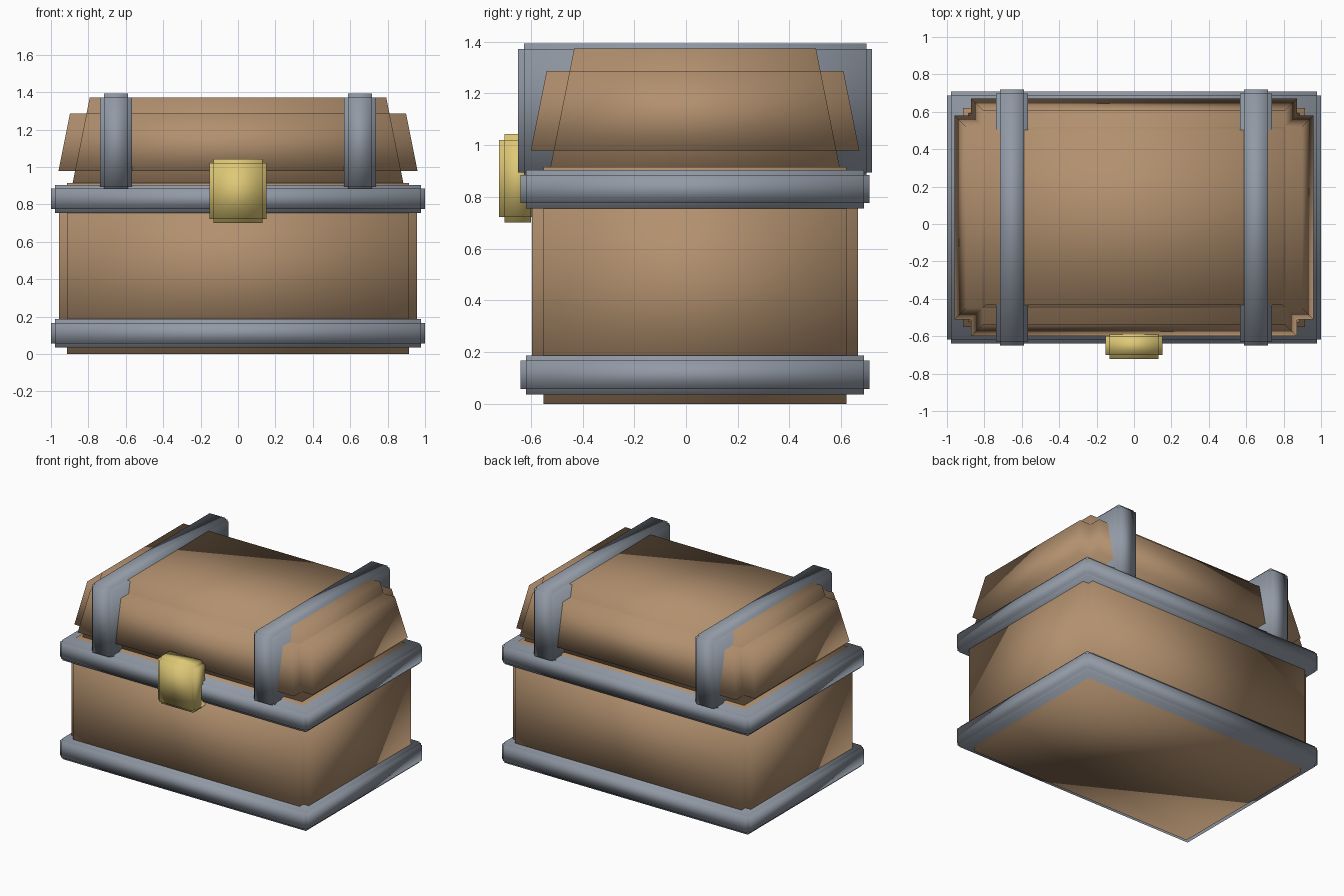
import bpy
import bmesh

cube = bpy.data.objects.get("Cube")
if cube:
    bpy.data.objects.remove(cube, do_unlink=True)


def material(name, colour):
    mat = bpy.data.materials.new(name)
    mat.use_nodes = True
    rgba = (*colour, 1)
    mat.diffuse_color = rgba
    mat.node_tree.nodes["Principled BSDF"].inputs["Base Color"].default_value = rgba
    return mat


WOOD = material("wood brown", (0.445, 0.279, 0.156))
STEEL = material("steel grey", (0.283, 0.319, 0.376))
GOLD = material("lock gold", (0.73, 0.578, 0.181))
MID_Y = 0.035  # the chest box sits slightly behind the origin


def notched_block(name, mat, x, y, hx, hy, z0, z1, step, low=None, high=None, slope=0):
    """Block with stepped edges: three crossing boxes, each full along one axis.
    The sides lean inward by slope per unit of height above z0."""
    low = step if low is None else low
    high = step if high is None else high
    bm = bmesh.new()
    for axis in range(3):
        half_x = hx if axis == 0 else hx - step
        half_y = hy if axis == 1 else hy - step
        bottom = z0 if axis == 2 else z0 + low
        top = z1 if axis == 2 else z1 - high
        for v in bmesh.ops.create_cube(bm, size=2)["verts"]:
            z = top if v.co.z > 0 else bottom
            lean = slope * (z - z0)
            v.co = (x + v.co.x * (half_x - lean), y + v.co.y * (half_y - lean), z)
    for face in bm.faces:
        face.smooth = True
    mesh = bpy.data.meshes.new(name)
    bm.to_mesh(mesh)
    bm.free()
    mesh.materials.append(mat)
    obj = bpy.data.objects.new(name, mesh)
    bpy.context.collection.objects.link(obj)
    return obj


# Wooden body and tapered lid
notched_block("chest_body", WOOD, 0, MID_Y, 0.957, 0.63, 0, 0.915, 0.044)
notched_block("lid", WOOD, 0, MID_Y, 0.974, 0.649, 0.91, 1.373, 0.089,
              low=0.07, high=0.087, slope=0.2)

# Metal bands around the body
for name, z0, z1 in (("bottom_band", 0.036, 0.188), ("rim_band", 0.755, 0.905)):
    notched_block(name, STEEL, 0, MID_Y, 1, 0.674, z0, z1, 0.021)

# Straps over the lid
for name, side in (("left_strap", 1), ("right_strap", -1)):
    notched_block(name, STEEL, side * 0.652, MID_Y, 0.086, 0.684, 0.873, 1.394, 0.022)

# Lock plate on the front
notched_block("lock", GOLD, 0, -0.65, 0.152, 0.073, 0.701, 1.043, 0.022)
